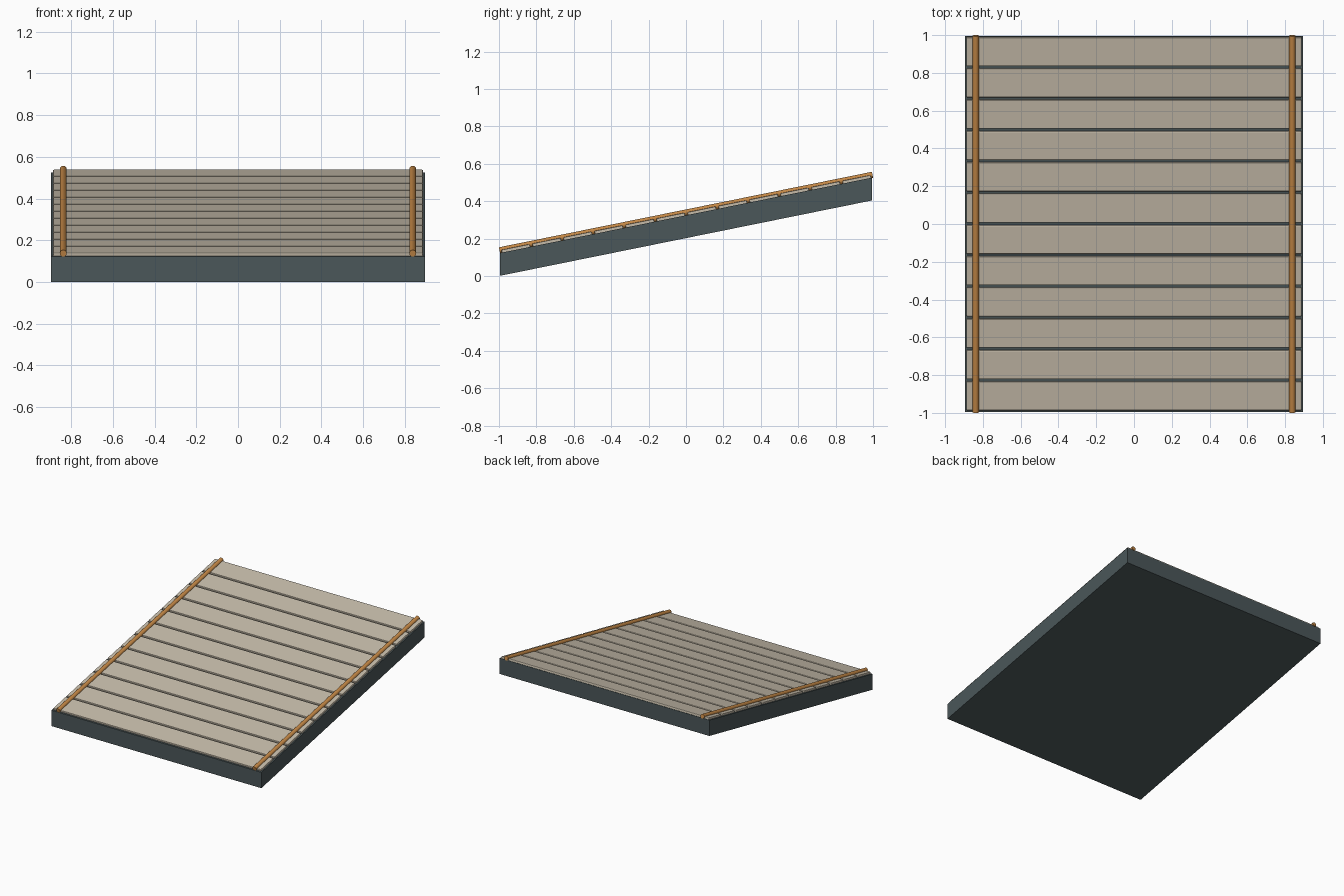
import bpy, bmesh, math
from mathutils import Matrix, Vector

if "Cube" in bpy.data.objects:
    bpy.data.objects.remove(bpy.data.objects["Cube"])

RISE = 0.2025                      # slope dz/dy
ANG = math.atan(RISE)
TOP_MID = 0.3245                   # slab top height at y = 0


def material(name, rgb):
    m = bpy.data.materials.new(name)
    m.diffuse_color = (*rgb, 1)
    m.use_nodes = True
    m.node_tree.nodes["Principled BSDF"].inputs["Base Color"].default_value = m.diffuse_color
    return m


def finish(name, bm, mat):
    bmesh.ops.recalc_face_normals(bm, faces=bm.faces)
    me = bpy.data.meshes.new(name)
    bm.to_mesh(me)
    bm.free()
    ob = bpy.data.objects.new(name, me)
    bpy.context.collection.objects.link(ob)
    me.materials.append(mat)
    return ob


slate = material("slate", (0.07, 0.095, 0.10))
board = material("board", (0.56, 0.50, 0.40))
copper = material("copper", (0.54, 0.24, 0.06))

# Sloped slab with vertical ends, sheared from a box
thick = 0.122
bm = bmesh.new()
bmesh.ops.create_cube(bm, size=1)
for v in bm.verts:
    y = v.co.y * 1.99
    v.co = (v.co.x * 1.792, y, TOP_MID - thick / 2 + v.co.z * thick + RISE * y)
finish("sloped_slab", bm, slate)

# Twelve bevelled slats lying across the slope
pitch = 0.1657
for i in range(12):
    y = (i - 5.5) * pitch + 0.002
    bm = bmesh.new()
    bmesh.ops.create_cube(bm, size=1)
    bmesh.ops.scale(bm, vec=(1.774, 0.152 / math.cos(ANG), 0.022), verts=bm.verts)
    bmesh.ops.bevel(bm, geom=bm.edges[:], offset=0.005, segments=2,
                    profile=0.5, affect='EDGES')
    ob = finish(f"slat_{i + 1:02d}", bm, board)
    ob.location = (0, y, TOP_MID + RISE * y + 0.004)
    ob.rotation_euler.x = ANG

# Two round rails running up the slope
for side, x in (("left", -0.838), ("right", 0.838)):
    bm = bmesh.new()
    bmesh.ops.create_cone(bm, cap_ends=True, segments=16, radius1=0.0165,
                          radius2=0.0165, depth=1.994 / math.cos(ANG),
                          matrix=Matrix.Rotation(math.pi / 2, 4, 'X'))
    for f in bm.faces:
        f.smooth = len(f.verts) == 4
    ob = finish(f"{side}_rail", bm, copper)
    ob.location = (x, 0, TOP_MID + 0.0145)
    ob.rotation_euler.x = ANG
